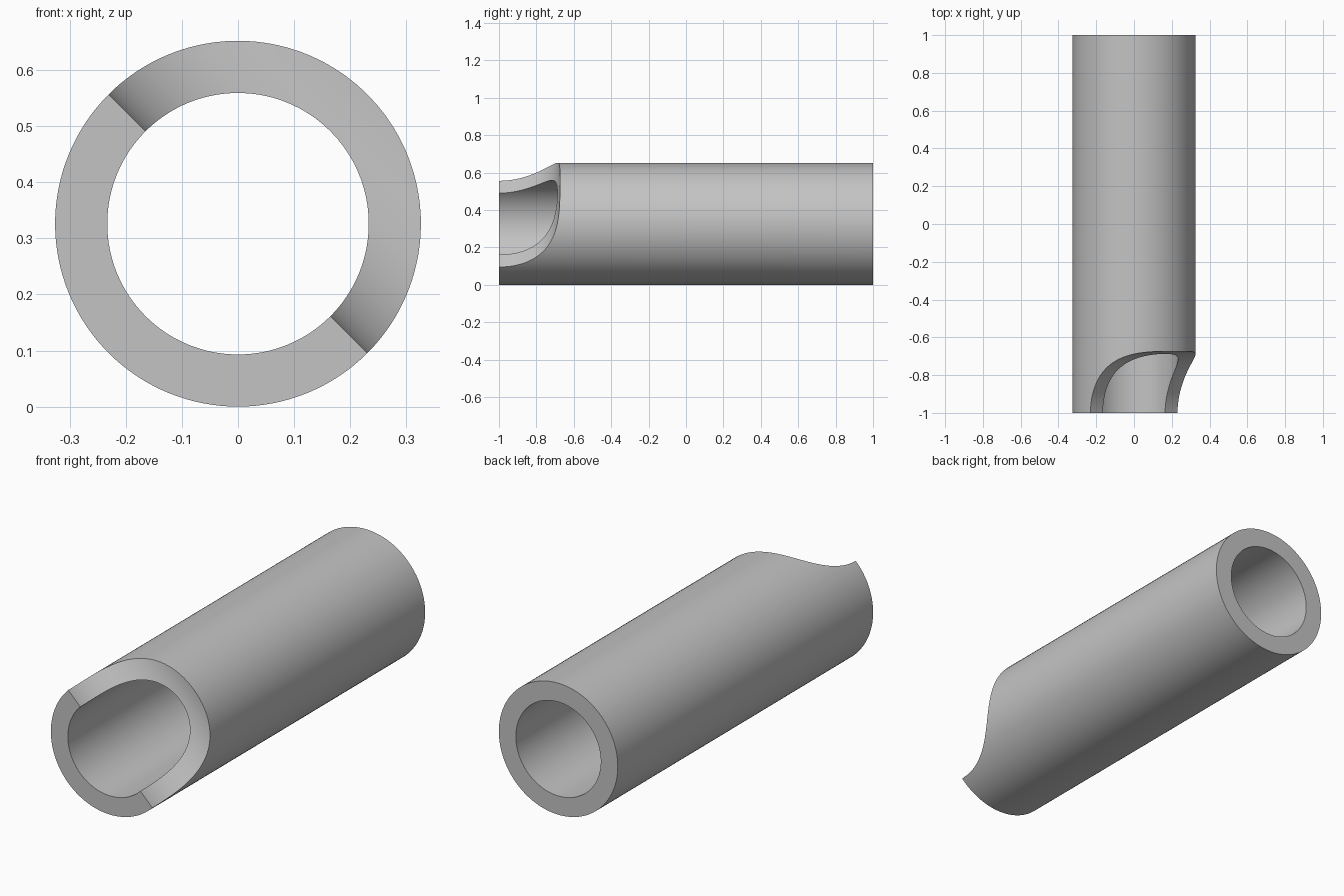
import bpy, bmesh, math

if "Cube" in bpy.data.objects:
    bpy.data.objects.remove(bpy.data.objects["Cube"])

R_OUT, R_IN = 0.326, 0.233      # tube radii
CUT_R = 0.326                   # radius of the scooped notch
AIM = math.radians(45)          # notch faces right and up
WALL_STEPS = 6                  # rings across the wall thickness at the notch


def front_y(depth):
    """Front edge: round scoop starting tangent to the tube's mid plane."""
    if depth <= 1e-7:
        return -1.0
    return -1.0 + math.sqrt(max(0.0, CUT_R ** 2 - (depth - CUT_R) ** 2))


# Angles around the tube, denser where the scoop edge rises steeply
n = 40
half = [math.pi / 2 * (1 - (i / n) ** 2) for i in range(n + 1)]     # 90 -> 0 degrees
angles = [-a for a in half] + half[::-1][1:]
m = 64
angles += [math.pi / 2 + math.pi * i / m for i in range(1, m)]

# Closed wall section at each angle: scooped front, outer wall, back, inner wall
bm = bmesh.new()
sections = []
for a in angles:
    pts = []
    for k in range(WALL_STEPS + 1):
        r = R_IN + (R_OUT - R_IN) * k / WALL_STEPS
        pts.append((r, front_y(r * math.cos(a))))
    pts += [(R_OUT, 1.0), (R_IN, 1.0)]
    sections.append([bm.verts.new((r * math.cos(a + AIM), y, R_OUT + r * math.sin(a + AIM)))
                     for r, y in pts])

for i, sec in enumerate(sections):
    nxt = sections[(i + 1) % len(sections)]
    for j in range(len(sec)):
        k = (j + 1) % len(sec)
        bm.faces.new((sec[j], sec[k], nxt[k], nxt[j]))
bmesh.ops.recalc_face_normals(bm, faces=bm.faces)

mesh = bpy.data.meshes.new("notched_tube")
bm.to_mesh(mesh)
bm.free()
tube = bpy.data.objects.new("notched_tube", mesh)
bpy.context.collection.objects.link(tube)

# Plain grey
grey = bpy.data.materials.new("grey")
grey.diffuse_color = (0.55, 0.55, 0.55, 1)
grey.use_nodes = True
grey.node_tree.nodes["Principled BSDF"].inputs["Base Color"].default_value = grey.diffuse_color
mesh.materials.append(grey)

bpy.context.view_layer.objects.active = tube
tube.select_set(True)
bpy.ops.object.shade_smooth_by_angle(angle=math.radians(30))
